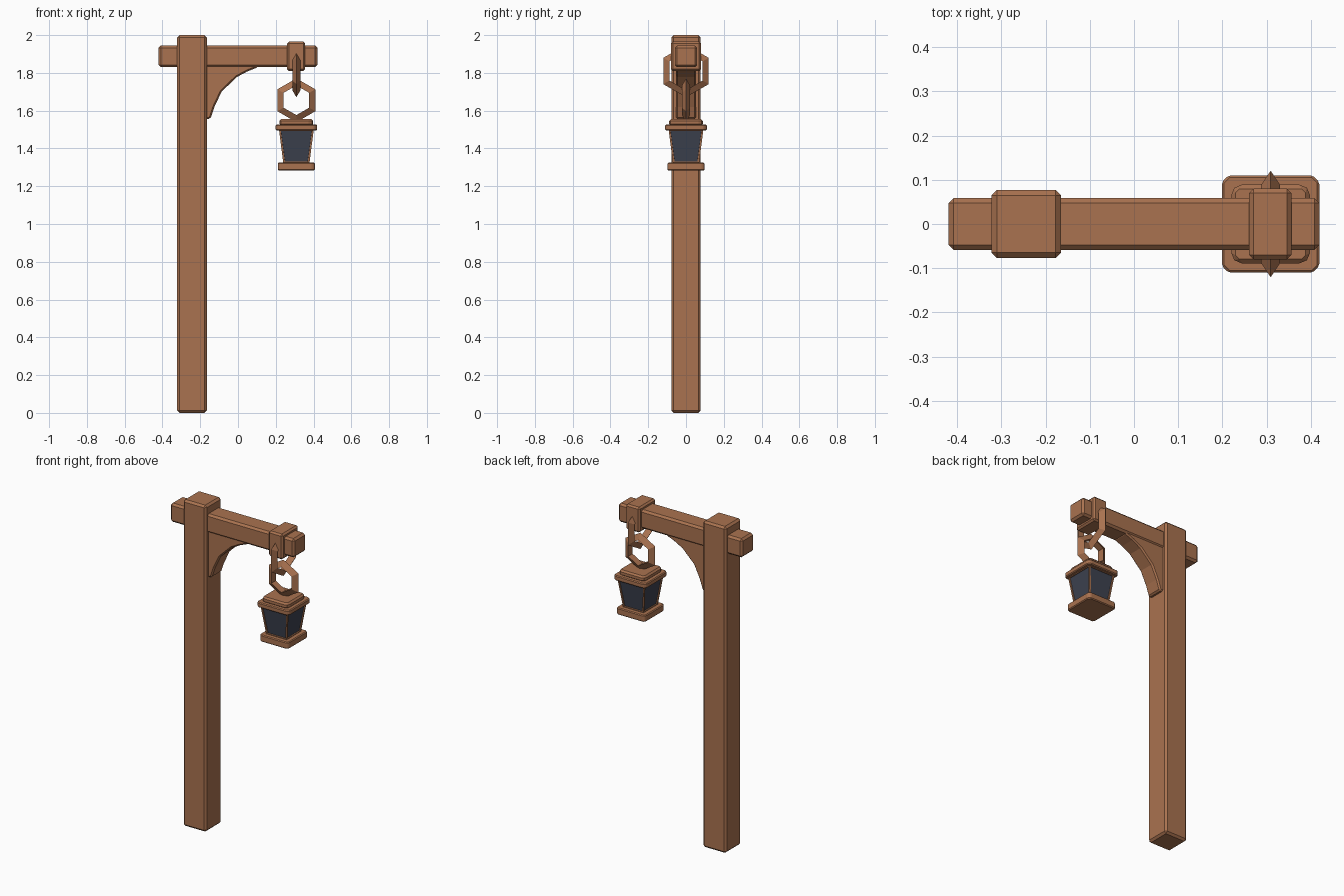
import bpy, bmesh, math

if "Cube" in bpy.data.objects:
    bpy.data.objects.remove(bpy.data.objects["Cube"])


def material(name, rgb):
    m = bpy.data.materials.new(name)
    m.diffuse_color = (*rgb, 1)
    m.use_nodes = True
    m.node_tree.nodes["Principled BSDF"].inputs["Base Color"].default_value = m.diffuse_color
    return m


wood = material("warm_brown", (0.40, 0.17, 0.08))
glass = material("dark_slate", (0.047, 0.055, 0.08))


def finish(name, bm, bevel=0.0):
    bmesh.ops.recalc_face_normals(bm, faces=bm.faces)
    me = bpy.data.meshes.new(name)
    bm.to_mesh(me)
    bm.free()
    ob = bpy.data.objects.new(name, me)
    bpy.context.collection.objects.link(ob)
    me.materials.append(wood)
    if bevel:
        mod = ob.modifiers.new("chamfer", 'BEVEL')
        mod.width = bevel
        mod.segments = 1
        mod.limit_method = 'ANGLE'
        mod.angle_limit = math.radians(35)
    return ob


def box(name, x0, x1, hy, z0, z1, bevel):
    bm = bmesh.new()
    bmesh.ops.create_cube(bm, size=1)
    for v in bm.verts:
        v.co = ((x0 + x1) / 2 + v.co.x * (x1 - x0), v.co.y * 2 * hy,
                (z0 + z1) / 2 + v.co.z * (z1 - z0))
    return finish(name, bm, bevel)


def slab(name, half, z0, z1, corner, bevel):
    # square plate with cut corners, centred under the lantern hook
    h, c = half, half - corner
    pts = [(h, -c), (h, c), (c, h), (-c, h), (-h, c), (-h, -c), (-c, -h), (c, -h)]
    bm = bmesh.new()
    f = bm.faces.new([bm.verts.new((LX + x, y, z0)) for x, y in pts])
    r = bmesh.ops.extrude_face_region(bm, geom=[f])
    for v in r["geom"]:
        if isinstance(v, bmesh.types.BMVert):
            v.co.z = z1
    return finish(name, bm, bevel)


LX = 0.309  # lantern axis

# Timber frame
box("post", -0.322, -0.165, 0.077, 0, 2, 0.012)
box("beam", -0.42, 0.42, 0.059, 1.83, 1.945, 0.012)
box("beam_collar", 0.26, 0.356, 0.08, 1.81, 1.965, 0.01)

# Curved brace under the beam
profile = [(-0.20, 1.86), (-0.20, 1.557), (-0.146, 1.557), (-0.125, 1.62), (-0.087, 1.70),
           (-0.008, 1.777), (0.05, 1.808), (0.105, 1.83), (0.105, 1.86)]
bm = bmesh.new()
face = bm.faces.new([bm.verts.new((x, -0.052, z)) for x, z in profile])
res = bmesh.ops.extrude_face_region(bm, geom=[face])
for v in res["geom"]:
    if isinstance(v, bmesh.types.BMVert):
        v.co.y = 0.052
finish("brace", bm, 0.008)

# Chain links: six-sided rings with a three-sided section
for name, z, major, turn in (("upper_link", 1.81, 0.114, 0), ("lower_link", 1.655, 0.091, math.pi / 2)):
    bpy.ops.mesh.primitive_torus_add(major_segments=6, minor_segments=3, major_radius=major,
                                     minor_radius=0.025, location=(LX, 0, z),
                                     rotation=(0, math.pi / 2, turn))
    link = bpy.context.object
    link.name = name
    link.data.materials.append(wood)
    for p in link.data.polygons:
        p.use_smooth = False

# Lantern plates
slab("lantern_base", 0.098, 1.283, 1.325, 0.012, 0.005)
slab("lantern_roof", 0.11, 1.495, 1.526, 0.015, 0.005)
slab("lantern_cap", 0.089, 1.52, 1.556, 0.014, 0.012)

# Tapered lantern body with recessed panes
bm = bmesh.new()
bmesh.ops.create_cube(bm, size=2)
for v in bm.verts:
    top = v.co.z > 0
    h = 0.092 if top else 0.069
    v.co = (LX + v.co.x * h, v.co.y * h, 1.5 if top else 1.32)
bm.normal_update()
panes = [f for f in bm.faces if abs(f.normal.z) < 0.5]
bmesh.ops.inset_individual(bm, faces=panes, thickness=0.013)
for f in panes:
    f.material_index = 1
bmesh.ops.inset_individual(bm, faces=panes, thickness=0.001, depth=-0.006)
for f in bm.faces:
    f.material_index = 1 if f in panes else 0
body = finish("lantern_body", bm)
body.data.materials.append(glass)
